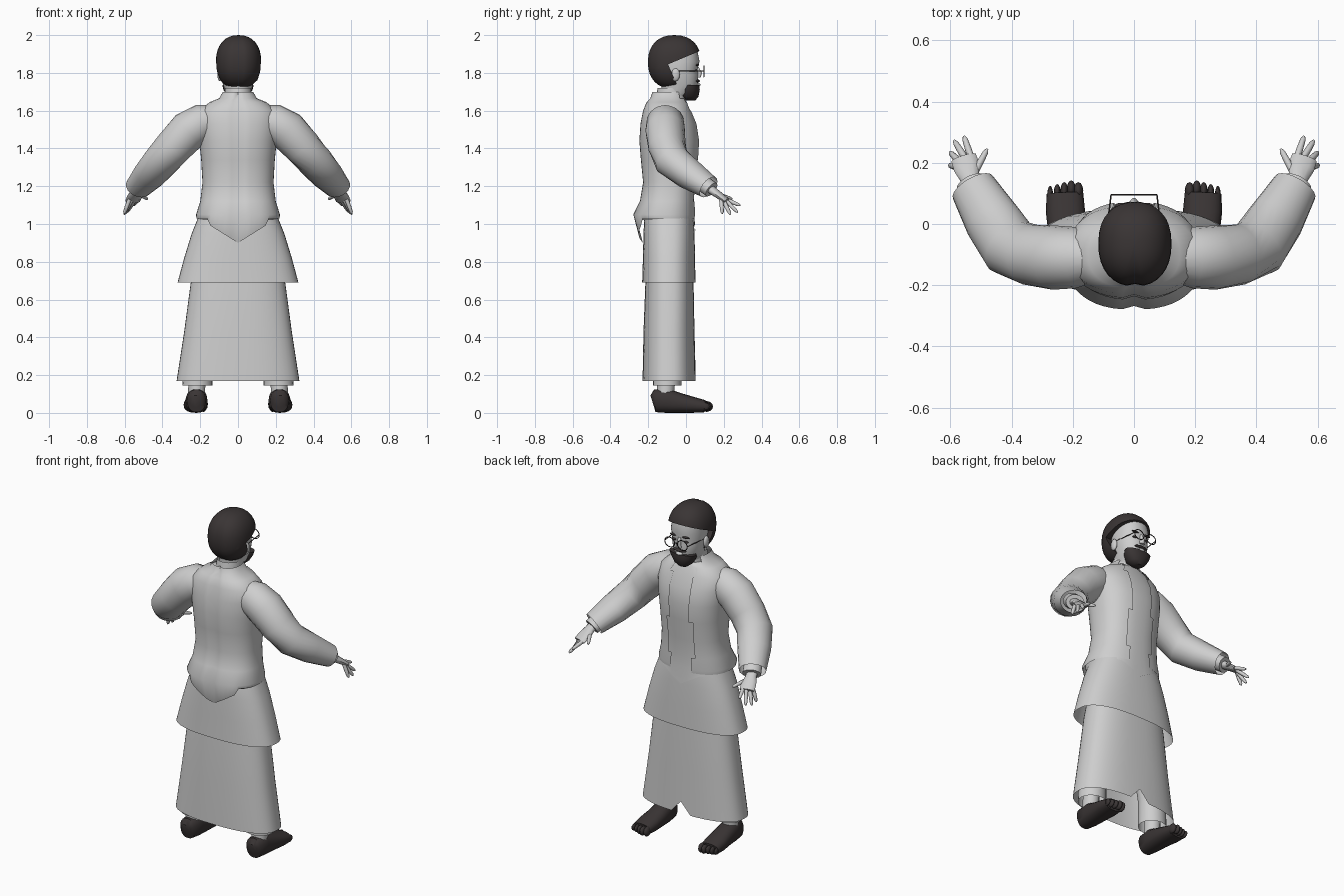
import bpy, bmesh, math
from mathutils import Vector

if "Cube" in bpy.data.objects:
    bpy.data.objects.remove(bpy.data.objects["Cube"])


def material(name, rgb):
    m = bpy.data.materials.new(name)
    m.use_nodes = True
    m.diffuse_color = (*rgb, 1)
    m.node_tree.nodes["Principled BSDF"].inputs["Base Color"].default_value = (*rgb, 1)
    return m


GREY = material("pale_grey", (0.62, 0.62, 0.62))
DARK = material("dark_brown", (0.042, 0.035, 0.035))


def finish(name, bm, mat, angle=50):
    bmesh.ops.recalc_face_normals(bm, faces=bm.faces)
    mesh = bpy.data.meshes.new(name)
    bm.to_mesh(mesh)
    bm.free()
    mesh.materials.append(mat)
    ob = bpy.data.objects.new(name, mesh)
    bpy.context.collection.objects.link(ob)
    bpy.ops.object.select_all(action='DESELECT')
    bpy.context.view_layer.objects.active = ob
    ob.select_set(True)
    bpy.ops.object.shade_smooth_by_angle(angle=math.radians(angle))
    return ob


def power(v, e):
    return math.copysign(abs(v) ** e, v)


def loft(rings, seg=16, e=1.0, upright=False, caps=(True, True)):
    """Skin through rings of (x, y, z, radius across, radius deep)."""
    bm = bmesh.new()
    pts = [Vector(r[:3]) for r in rings]
    loops = []
    for i, r in enumerate(rings):
        if upright:
            u, v = Vector((1, 0, 0)), Vector((0, 1, 0))
        else:
            t = (pts[min(i + 1, len(pts) - 1)] - pts[max(i - 1, 0)]).normalized()
            u = t.cross(Vector((0, 0, 1))).normalized()
            v = u.cross(t)
        loop = []
        for k in range(seg):
            a = math.tau * k / seg
            loop.append(bm.verts.new(pts[i] + u * r[3] * power(math.cos(a), e)
                                     + v * r[4] * power(math.sin(a), e)))
        loops.append(loop)
    for a, b in zip(loops, loops[1:]):
        for k in range(seg):
            n = (k + 1) % seg
            bm.faces.new((a[k], a[n], b[n], b[k]))
    for cap, loop in zip(caps, (loops[0], loops[-1])):
        if cap:
            bm.faces.new(loop)
    return bm


def standing(rows):
    """Rows of (z, half width, back y, front y) to upright rings."""
    return [(0, (b + f) / 2, z, w, (f - b) / 2) for z, w, b, f in rows]


def ball(center, size, e=1.0, seg=24):
    bm = bmesh.new()
    bmesh.ops.create_uvsphere(bm, u_segments=seg, v_segments=seg // 2, radius=1)
    for v in bm.verts:
        v.co = Vector([c + s * power(q, e) for c, s, q in zip(center, size, v.co)])
    return bm


def slice_off(bm, co, normal):
    geom = bm.verts[:] + bm.edges[:] + bm.faces[:]
    cut = bmesh.ops.bisect_plane(bm, geom=geom, plane_co=co, plane_no=normal, clear_outer=True)
    edges = [g for g in cut["geom_cut"] if isinstance(g, bmesh.types.BMEdge)]
    bmesh.ops.holes_fill(bm, edges=edges)


def rod(name, a, b, r, mat):
    finish(name, loft([(*a, r, r), (*b, r, r)], 8), mat)


# Long skirt with a small notch in the hem
bm = loft(standing([(0.17, 0.325, -0.23, 0.05), (0.43, 0.285, -0.225, 0.045),
                    (0.69, 0.25, -0.215, 0.04), (0.95, 0.2, -0.2, 0.03)]),
          48, 0.8, True, (False, False))
for v in bm.verts:
    if v.co.z < 0.2 and v.co.y > 0 and abs(v.co.x) < 0.03:
        v.co.z += 0.07
finish("long_skirt", bm, GREY)

# Flared overskirt
finish("overskirt", loft(standing([
    (0.69, 0.32, -0.232, 0.05), (0.82, 0.285, -0.228, 0.048), (0.95, 0.245, -0.225, 0.045),
    (1.05, 0.205, -0.22, 0.04), (1.12, 0.18, -0.2, 0.03)]),
    48, 0.8, True, (False, False)), GREY)

# Jacket, open down the chest, with a pointed back hem
body = [(1.0, 0.22, -0.27, 0.05), (1.05, 0.222, -0.28, 0.052), (1.12, 0.2, -0.245, 0.05),
        (1.22, 0.188, -0.228, 0.055), (1.34, 0.195, -0.24, 0.068), (1.44, 0.205, -0.248, 0.074),
        (1.53, 0.215, -0.242, 0.06), (1.6, 0.205, -0.228, 0.03), (1.645, 0.15, -0.21, 0.012),
        (1.665, 0.1, -0.19, 0.0), (1.7, 0.08, -0.178, -0.01)]
bm = loft(standing(body), 48, 0.85, True, (False, False))
bmesh.ops.delete(bm, geom=[f for f in bm.faces if f.calc_center_median().y > -0.04
                           and abs(f.calc_center_median().x) < 0.075], context='FACES')
for v in bm.verts:
    x, y, z = v.co
    if z < 1.01:
        if y < -0.15 and abs(x) < 0.16:
            v.co.z -= 0.1 * (1 - abs(x) / 0.16)
            v.co.y += 0.03 * (1 - abs(x) / 0.16)
        else:
            v.co.z += 0.03
    if abs(x) < 0.005 and y < -0.1:
        v.co.y += 0.012
finish("jacket", bm, GREY)

# Waistcoat under the jacket, pointed at the front
bm = loft(standing([(z, w - 0.012, b + 0.02, f - 0.008) for z, w, b, f in body[:-1]]),
          48, 0.85, True, (False, True))
for v in bm.verts:
    if v.co.z < 1.01:
        v.co.z += 0.02
        if v.co.y > 0:
            v.co.y += 0.008
            v.co.z -= 0.07 * max(0, 1 - abs(v.co.x) / 0.12)
finish("waistcoat", bm, GREY)

# Shirt collar
finish("shirt_collar", loft(standing([(1.63, 0.075, -0.165, 0.0), (1.72, 0.07, -0.15, 0.0)]),
                            24, 1, True, (False, False)), GREY)

# Neck and head
finish("head", loft(standing([
    (1.6, 0.06, -0.14, -0.01), (1.68, 0.062, -0.13, 0.0), (1.7, 0.068, -0.13, 0.05),
    (1.74, 0.08, -0.13, 0.062), (1.79, 0.09, -0.14, 0.066), (1.82, 0.093, -0.14, 0.06),
    (1.86, 0.096, -0.14, 0.072), (1.92, 0.09, -0.14, 0.06)]), 32, 0.92, True), GREY)
finish("nose", loft([(0, 0.058, 1.835, 0.008, 0.008), (0, 0.07, 1.8, 0.013, 0.015),
                     (0, 0.066, 1.775, 0.017, 0.012)], 10, 1, True), GREY)

# Hair: a cap tilted over the brow and a mass behind the ears
for name, co, normal in (("hair_top", (0, -0.06, 1.86), (0, 0.42, -1)),
                         ("hair_back", (0, -0.075, 1.8), (0, 1, 0.45))):
    bm = ball((0.003, -0.062, 1.857), (0.12, 0.142, 0.143), 0.88, 32)
    for v in bm.verts:
        if abs(v.co.x - 0.003) < 0.004 and v.co.y < -0.07:
            v.co.y += 0.008
    slice_off(bm, co, normal)
    finish(name, bm, DARK)

# Beard and moustache
finish("beard", loft(standing([(1.655, 0.03, 0.0, 0.05), (1.675, 0.055, -0.03, 0.066),
                               (1.71, 0.077, -0.03, 0.073), (1.735, 0.083, -0.01, 0.07)]),
                     24, 0.9, True), DARK)
finish("moustache", ball((0, 0.058, 1.757), (0.042, 0.016, 0.009)), DARK)
finish("lips", ball((0, 0.064, 1.738), (0.022, 0.013, 0.009)), GREY)

# Round spectacles
for x in (0.042, -0.042):
    ring = [(x + 0.033 * math.cos(math.tau * k / 20), 0.095,
             1.808 + 0.029 * math.sin(math.tau * k / 20)) for k in range(20)]
    for k in range(20):
        if k == 0:
            bm = bmesh.new()
        part = bmesh.new()
        part.free()
    bm.free()
    curve = bpy.data.curves.new("spectacle_rim", 'CURVE')
    curve.dimensions = '3D'
    curve.bevel_depth = 0.0025
    curve.bevel_resolution = 1
    spline = curve.splines.new('POLY')
    spline.points.add(len(ring) - 1)
    for p, co in zip(spline.points, ring):
        p.co = (*co, 1)
    spline.use_cyclic_u = True
    curve.materials.append(DARK)
    bpy.context.collection.objects.link(bpy.data.objects.new("spectacle_rim", curve))
rod("spectacle_bridge", (-0.01, 0.095, 1.812), (0.01, 0.095, 1.812), 0.0025, DARK)

for side, s in (("left", 1), ("right", -1)):
    def limb(name, rings, mat=GREY, seg=16, caps=(True, True), upright=False, e=1.0):
        finish(f"{side}_{name}", loft([(s * r[0], *r[1:]) for r in rings], seg, e, upright, caps), mat)

    # Face details
    rod(f"{side}_spectacle_arm", (s * 0.075, 0.095, 1.81), (s * 0.094, -0.06, 1.81), 0.0025, DARK)
    finish(f"{side}_ear", ball((s * 0.096, -0.055, 1.79), (0.013, 0.022, 0.034)), GREY)
    finish(f"{side}_eye", ball((s * 0.038, 0.054, 1.812), (0.016, 0.008, 0.006)), DARK)
    finish(f"{side}_eyebrow", ball((s * 0.04, 0.06, 1.842), (0.024, 0.009, 0.006)), DARK)

    # Bent sleeve, shirt cuff and hand
    limb("sleeve", [(0.1, -0.11, 1.55, 0.07, 0.08), (0.19, -0.11, 1.535, 0.1, 0.1),
                    (0.26, -0.11, 1.495, 0.105, 0.107), (0.34, -0.1, 1.41, 0.1, 0.1),
                    (0.405, -0.075, 1.335, 0.1, 0.092), (0.465, 0.015, 1.265, 0.092, 0.082),
                    (0.527, 0.12, 1.195, 0.075, 0.062)], GREY, 20, (True, False))
    limb("shirt_cuff", [(0.5, 0.07, 1.23, 0.05, 0.045), (0.532, 0.135, 1.182, 0.052, 0.043)])
    limb("palm", [(0.525, 0.115, 1.195, 0.03, 0.024), (0.537, 0.15, 1.17, 0.032, 0.022),
                  (0.547, 0.185, 1.145, 0.043, 0.018), (0.557, 0.217, 1.122, 0.042, 0.014)], GREY, 12)
    for finger, base, tip in (("index_finger", (0.532, 0.215, 1.128), (0.556, 0.287, 1.098)),
                              ("middle_finger", (0.552, 0.215, 1.12), (0.588, 0.273, 1.062)),
                              ("ring_finger", (0.569, 0.203, 1.115), (0.602, 0.235, 1.05)),
                              ("little_finger", (0.58, 0.187, 1.116), (0.603, 0.192, 1.055)),
                              ("thumb", (0.517, 0.175, 1.155), (0.48, 0.245, 1.132))):
        a, b = Vector(base), Vector(tip)
        limb(finger, [(*a.lerp(b, t), r, r) for t, r in
                      ((-0.25, 0.011), (0.4, 0.011), (0.85, 0.009), (1, 0.004))], GREY, 8)

    # Trouser leg and ankle
    limb("trouser_leg", [(0.215, -0.1, 0.145, 0.08, 0.075), (0.21, -0.1, 0.3, 0.075, 0.075),
                         (0.13, -0.09, 0.8, 0.09, 0.085)], GREY, 20, (False, True), True)
    limb("ankle", [(0.22, -0.11, 0.08, 0.045, 0.045), (0.215, -0.1, 0.25, 0.045, 0.05)],
         GREY, 12, upright=True)

    # Foot with five rounded toes
    limb("foot", [(0.22, -0.178, 0.06, 0.03, 0.035), (0.22, -0.165, 0.064, 0.048, 0.06),
                  (0.219, -0.1, 0.064, 0.057, 0.064), (0.22, -0.03, 0.052, 0.06, 0.052),
                  (0.224, 0.04, 0.042, 0.064, 0.042), (0.226, 0.1, 0.035, 0.06, 0.032)],
         DARK, 20, e=0.85)
    for k in range(5):
        r = 0.019 - 0.002 * k
        finish(f"{side}_toe", ball((s * (0.182 + 0.023 * k), 0.115 - 0.006 * abs(k - 1), 0.034),
                                   (r * 0.85, 0.028, r + 0.01), seg=12), DARK)
